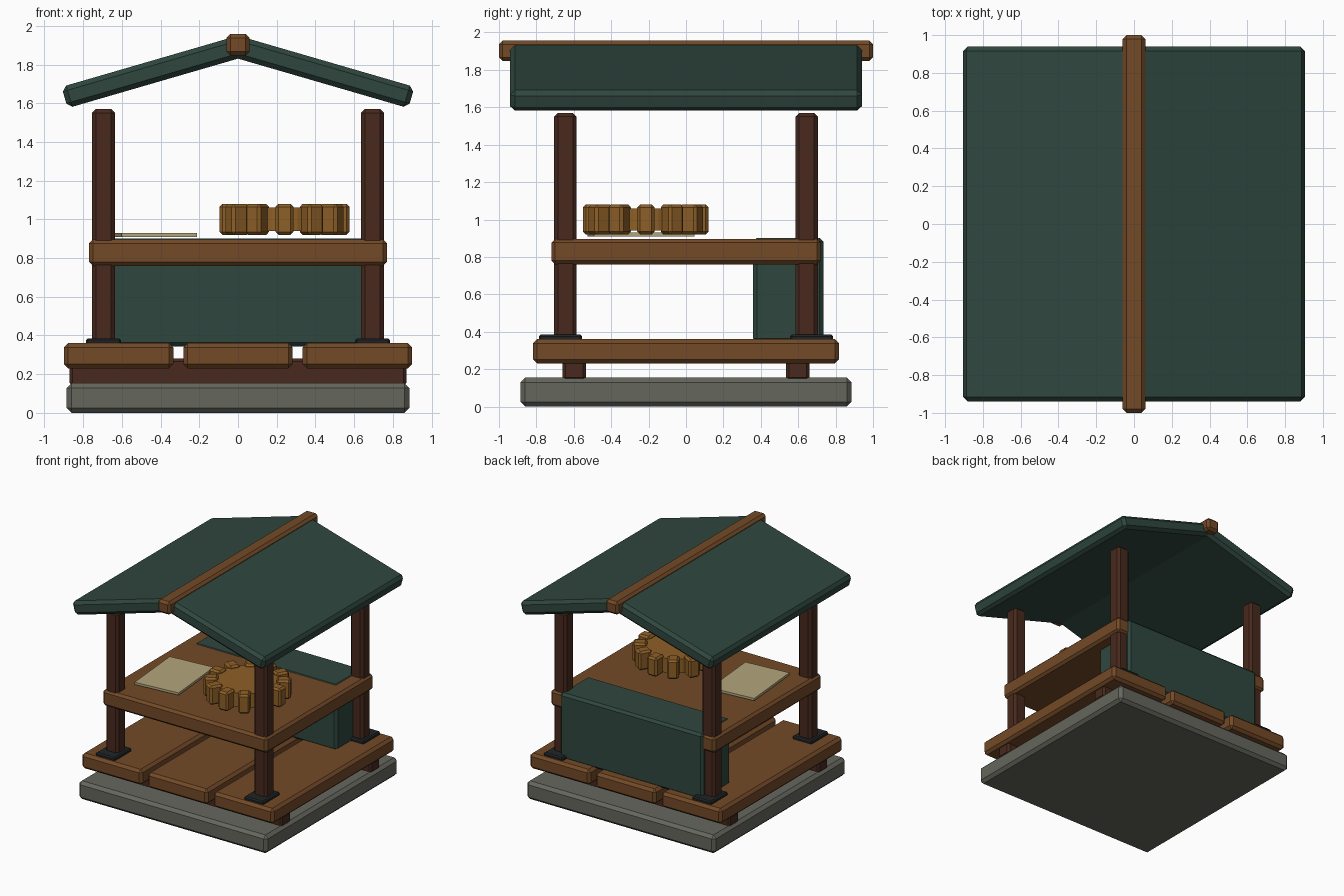
import bpy, bmesh
from math import radians, sin, cos, pi

if "Cube" in bpy.data.objects:
    bpy.data.objects.remove(bpy.data.objects["Cube"])


def material(name, rgb):
    m = bpy.data.materials.new(name)
    m.diffuse_color = (*rgb, 1)
    m.use_nodes = True
    m.node_tree.nodes["Principled BSDF"].inputs["Base Color"].default_value = m.diffuse_color
    return m


STONE = material("stone", (0.13, 0.135, 0.11))
WOOD = material("wood", (0.17, 0.068, 0.02))
DARK = material("dark_wood", (0.065, 0.022, 0.012))
GREEN = material("green_paint", (0.028, 0.062, 0.048))
IRON = material("iron", (0.014, 0.018, 0.02))
PAPER = material("parchment", (0.45, 0.38, 0.2))
GOLD = material("light_wood", (0.27, 0.115, 0.02))


def finish(name, bm, mat):
    mesh = bpy.data.meshes.new(name)
    bm.to_mesh(mesh)
    bm.free()
    mesh.materials.append(mat)
    ob = bpy.data.objects.new(name, mesh)
    bpy.context.collection.objects.link(ob)
    return ob


def box(name, center, size, mat, bevel=0.02, rot=(0, 0, 0)):
    """Chamfered box."""
    bm = bmesh.new()
    bmesh.ops.create_cube(bm, size=1)
    bmesh.ops.scale(bm, vec=size, verts=bm.verts)
    if bevel:
        bmesh.ops.bevel(bm, geom=bm.edges[:], offset=bevel, segments=1,
                        affect='EDGES', profile=0.5)
    ob = finish(name, bm, mat)
    ob.location = center
    ob.rotation_euler = rot
    return ob


# Stone base and the two floor bearers
box("stone_base", (0, 0, 0.077), (1.77, 1.77, 0.154), STONE, 0.025)
for side, y in (("front", -0.597), ("back", 0.597)):
    box(side + "_bearer", (0, y, 0.21), (1.74, 0.125, 0.14), DARK, 0.015)

# Floor planks
for i in (-1, 0, 1):
    box(f"floor_plank_{i + 2}", (i * 0.617, 0, 0.295), (0.565, 1.635, 0.13), WOOD, 0.022)

# Corner posts with iron feet
for sx in (-1, 1):
    for sy in (-1, 1):
        box("corner_post", (sx * 0.695, sy * 0.645, 0.95), (0.12, 0.12, 1.24), DARK)
        box("post_foot", (sx * 0.695, sy * 0.672, 0.368), (0.18, 0.23, 0.035), IRON, 0.01)

# Counter and the green back cabinet
box("counter_top", (0, 0, 0.828), (1.54, 1.44, 0.136), WOOD, 0.02)
box("back_cabinet", (0, 0.547, 0.623), (1.34, 0.376, 0.558), GREEN, 0.02)

# Roof slopes and ridge beam
for name, s in (("left_roof", -1), ("right_roof", 1)):
    box(name, (s * 0.44, 0, 1.762), (0.95, 1.88, 0.114), GREEN, 0.025,
        (0, s * radians(16.2), 0))
box("ridge_beam", (0, 0, 1.902), (0.12, 2.0, 0.11), WOOD, 0.02)

# Paper sheet on the counter
box("paper_sheet", (-0.43, -0.24, 0.92), (0.39, 0.54, 0.02), PAPER, 0,
    (0, 0, radians(5)))

# Cog wheel: disc with twelve chamfered teeth
GX, GY, GZ = 0.24, -0.215, 1.0
bm = bmesh.new()
bmesh.ops.create_cone(bm, cap_ends=True, segments=24, radius1=0.26, radius2=0.26, depth=0.12)
finish("cog_disc", bm, GOLD).location = (GX, GY, GZ)
for k in range(12):
    a = k * pi / 6
    box("cog_tooth", (GX + 0.28 * cos(a), GY + 0.28 * sin(a), GZ),
        (0.11, 0.092, 0.16), GOLD, 0.015, (0, 0, a))
